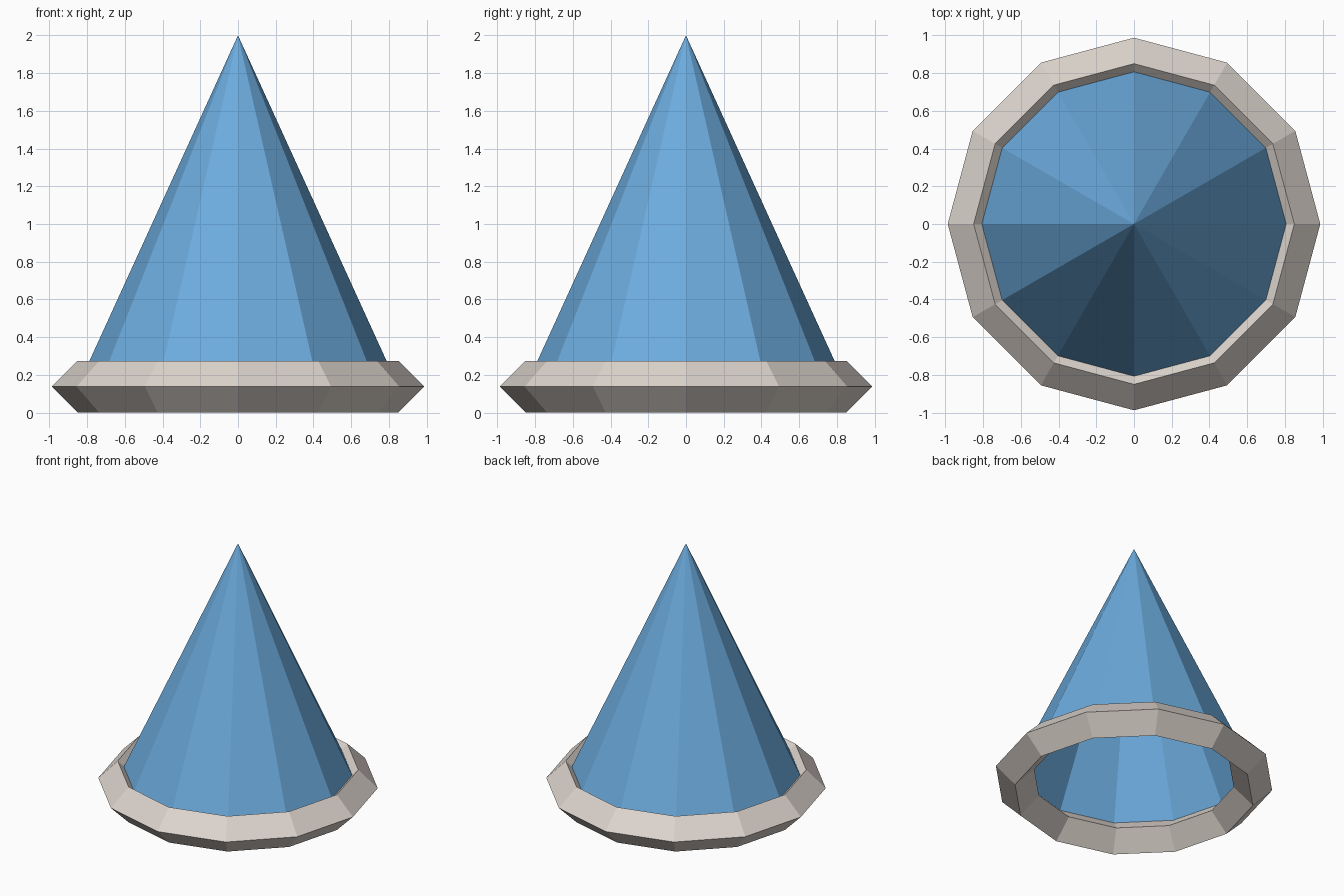
import bpy

if "Cube" in bpy.data.objects:
    bpy.data.objects.remove(bpy.data.objects["Cube"])

SIDES = 12
RING_R, TUBE_R = 0.85, 0.1375
HEIGHT = 2.0


def flat_material(name, rgb):
    mat = bpy.data.materials.new(name)
    mat.diffuse_color = (*rgb, 1.0)
    mat.use_nodes = True
    mat.node_tree.nodes["Principled BSDF"].inputs["Base Color"].default_value = mat.diffuse_color
    return mat


def finish(name, mat):
    obj = bpy.context.object
    obj.name = name
    obj.data.materials.clear()
    obj.data.materials.append(mat)
    bpy.ops.object.shade_flat()
    return obj


# Open cone whose lower rim sits inside the ring
depth = HEIGHT - TUBE_R
bpy.ops.mesh.primitive_cone_add(vertices=SIDES, radius1=RING_R, radius2=0, depth=depth,
                                end_fill_type='NOTHING',
                                location=(0, 0, TUBE_R + depth / 2))
finish("cone_body", flat_material("sky blue", (0.15, 0.41, 0.73)))

# Base ring with a diamond cross-section
bpy.ops.mesh.primitive_torus_add(major_segments=SIDES, minor_segments=4,
                                 major_radius=RING_R, minor_radius=TUBE_R,
                                 location=(0, 0, TUBE_R))
finish("base_ring", flat_material("warm off white", (0.72, 0.66, 0.61)))
